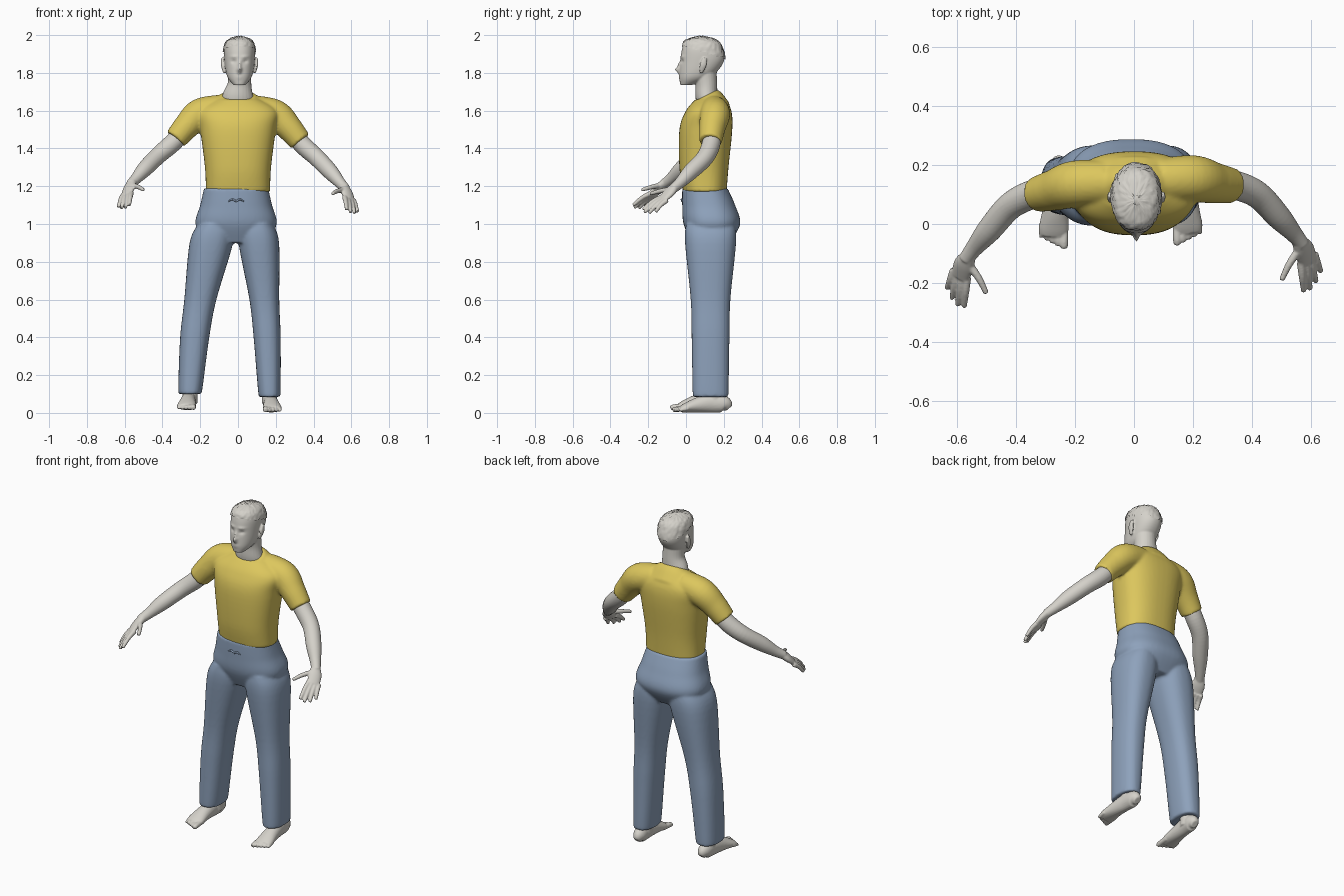
import bpy, bmesh, math, random
from mathutils import Vector

random.seed(4)
cube = bpy.data.objects.get("Cube")
if cube:
    bpy.data.objects.remove(cube, do_unlink=True)


def material(name, *colour):
    mat = bpy.data.materials.new(name)
    mat.use_nodes = True
    mat.diffuse_color = (*colour, 1)
    for node in mat.node_tree.nodes:
        if node.type == 'BSDF_PRINCIPLED':
            node.inputs["Base Color"].default_value = mat.diffuse_color
            node.inputs["Roughness"].default_value = 0.8
    return mat


SKIN = material("pale_skin", .66, .64, .59)
YELLOW = material("yellow_cotton", .72, .57, .11)
BLUE = material("blue_denim", .27, .36, .5)
X, Y, Z = Vector((1, 0, 0)), Vector((0, 1, 0)), Vector((0, 0, 1))
SIDES = {"right": -1, "left": 1}


def spline(rows, steps):
    """Smoothly interpolate every column of a short table."""
    result, last = [], len(rows) - 1
    for i in range(last):
        columns = list(zip(rows[max(i - 1, 0)], rows[i], rows[i + 1], rows[min(i + 2, last)]))
        for step in range(steps):
            t = step / steps
            result.append([b + t / 2 * (c - a + t * (2 * a - 5 * b + 4 * c - d + t * (3 * (b - c) + d - a)))
                           for a, b, c, d in columns])
    return result + [list(rows[last])]


def bridge(bm, rings):
    """Skin a row of rings and cap both ends."""
    loops = [[bm.verts.new(point) for point in ring] for ring in rings]
    count = len(loops[0])
    for low, high in zip(loops, loops[1:]):
        for i in range(count):
            j = (i + 1) % count
            bm.faces.new((low[i], low[j], high[j], high[i]))
    bm.faces.new(reversed(loops[0]))
    bm.faces.new(loops[-1])
    return [vert for loop in loops for vert in loop]


def tube(bm, rows, wide=X, axis=None, power=2, segments=24, steps=6):
    """Sections along a path: x, y, z, half width, and half depth if it differs."""
    def squared(value):
        return math.copysign(abs(value) ** (2 / power), value)
    rows = spline([(*row, row[-1])[:5] for row in rows], steps)
    points = [Vector(row[:3]) for row in rows]
    rings = []
    for i, (centre, row) in enumerate(zip(points, rows)):
        width, depth = row[3:]
        along = axis or (points[min(i + 1, len(points) - 1)] - points[max(i - 1, 0)]).normalized()
        across = (wide - along * wide.dot(along)).normalized()
        out = along.cross(across)
        angles = [math.tau * k / segments for k in range(segments)]
        rings.append([centre + across * width * squared(math.cos(a)) + out * depth * squared(math.sin(a))
                      for a in angles])
    return bridge(bm, rings)


def stack(bm, x, rows, power=2.4, segments=48):
    """Level sections on top of each other: height, y, half width, half depth."""
    path = [(x, y, z, width, depth) for z, y, width, depth in rows]
    return tube(bm, path, axis=Z, power=power, segments=segments)


def finish(name, bm, mat, voxel=0, smooth=0):
    bmesh.ops.recalc_face_normals(bm, faces=bm.faces[:])
    mesh = bpy.data.meshes.new(name)
    bm.to_mesh(mesh)
    bm.free()
    obj = bpy.data.objects.new(name, mesh)
    bpy.context.collection.objects.link(obj)
    if voxel:
        # Weld the overlapping forms into one soft surface
        weld = obj.modifiers.new("weld", 'REMESH')
        weld.mode = 'VOXEL'
        weld.voxel_size = voxel
        soften = obj.modifiers.new("soften", 'SMOOTH')
        soften.iterations = smooth
        graph = bpy.context.evaluated_depsgraph_get()
        mesh = bpy.data.meshes.new_from_object(obj.evaluated_get(graph))
        obj.modifiers.clear()
        obj.data = mesh
    mesh.materials.clear()
    mesh.materials.append(mat)
    for polygon in mesh.polygons:
        polygon.use_smooth = True


def posed(rows, side):
    """The left arm mirrors the right one, held a little lower and further back."""
    if side < 0:
        return rows
    return [(-x, y - .09 * x, z + .04 * x, *size) for x, y, z, *size in rows]


# Shirt: torso, sloping neckline and sleeves
bm = bmesh.new()
stack(bm, 0, [(1.17, .1, .17, .115), (1.3, .095, .175, .13), (1.5, .105, .2, .14),
              (1.6, .12, .21, .12), (1.66, .13, .12, .08)])
tube(bm, [(0, .14, 1.6, .16, .1), (0, .12, 1.65, .13, .085), (0, .105, 1.68, .09, .07)])
for side in SIDES.values():
    tube(bm, posed([(-.09, .14, 1.61, .075), (-.2, .135, 1.585, .08),
                    (-.27, .115, 1.52, .07), (-.33, .1, 1.45, .06)], side))
finish("shirt", bm, YELLOW, .008, 5)

# Trousers: hips and two legs that curve outward to the ankles
bm = bmesh.new()
stack(bm, -.01, [(.9, .13, .16, .1), (1, .137, .215, .15), (1.1, .12, .19, .14), (1.19, .1, .17, .12)])
for hip, ankle, fullness, cuff in ((-.12, -.255, 1, .1), (.1, .167, .93, .085)):
    leg = []
    for z, width, depth in ((1, .09, .13), (.9, .115, .135), (.6, .085, .105), (.4, .077, .1),
                            (cuff + .03, .064, .095), (cuff, .056, .09)):
        swing = math.sin(math.pi / 2 * (1 - z))
        leg.append((hip + (ankle - hip) * swing, .13, z, width * fullness, depth))
    tube(bm, leg, axis=Z, power=2.4, segments=48)
finish("trousers", bm, BLUE, .008, 5)

# Drawstring tied at the waistband
bm = bmesh.new()
for side in SIDES.values():
    tube(bm, [(-.01, -.02, 1.12, .005), (-.01 + side * .02, -.023, 1.13, .005),
              (-.01 + side * .04, -.02, 1.12, .003)], wide=Z)
finish("drawstring", bm, BLUE)

# Head with sculpted face, neck and ears
MIDDLE = .008
HEAD = [(1.735, 0, .03, .03), (1.78, .05, .065, .085), (1.86, .085, .08, .115),
        (1.93, .085, .08, .105), (1.97, .08, .06, .08), (1.99, .08, .01, .01)]
# Each feature: side offset, height, push along y, width spread, height spread
FACE = {"nose": (0, 1.815, -.027, .011, .013), "bridge": (0, 1.84, -.013, .008, .02),
        "sockets": (.03, 1.86, .01, .014, .01), "brows": (.03, 1.885, -.005, .02, .006),
        "lips": (0, 1.78, -.009, .02, .008), "mouth": (0, 1.78, .006, .02, .002)}
bm = bmesh.new()
for vert in stack(bm, MIDDLE, HEAD, 2.2, 96):
    if vert.co.y < .05:
        offset, height = abs(vert.co.x - MIDDLE), vert.co.z
        for x, z, push, spread, rise in FACE.values():
            vert.co.y += push * math.exp(-((offset - x) / spread) ** 2 - ((height - z) / rise) ** 2)
tube(bm, [(0, .13, 1.62, .085, .065), (0, .11, 1.675, .083, .06),
          (MIDDLE, .107, 1.74, .063, .058), (MIDDLE, .1, 1.8, .063)])
for side in SIDES.values():
    ear = MIDDLE + side * .08
    tube(bm, [(ear, .08, 1.8, .008, .006), (ear + side * .01, .09, 1.84, .018, .008),
              (ear + side * .01, .1, 1.88, .01, .006)], wide=Y)
finish("head", bm, SKIN, .0045, 2)

# Short cropped hair hugging the scalp, lower at the back
bm = bmesh.new()
stack(bm, MIDDLE, HEAD, 2.2, 72)
below = [vert for vert in bm.verts if vert.co.z < 1.93 - .3 * vert.co.y]
bmesh.ops.delete(bm, geom=below, context='VERTS')
scalp_centre = Vector((MIDDLE, .08, 1.88))
for vert in bm.verts:
    vert.co += (vert.co - scalp_centre).normalized() * random.uniform(.002, .008)
finish("hair", bm, SKIN)

# Arms: forearm, flat palm, four fanned fingers and a thumb
ARM = [(-.27, .12, 1.51, .045), (-.345, .1, 1.43, .049), (-.42, .06, 1.365, .046),
       (-.49, -.02, 1.295, .042), (-.54, -.08, 1.24, .03), (-.57, -.12, 1.21, .025)]
PALM = [(-.56, -.11, 1.22, .026, .022), (-.576, -.14, 1.19, .037, .021), (-.59, -.18, 1.155, .034, .013)]
THUMB = [(-.56, -.135, 1.205, .014), (-.525, -.185, 1.195, .012), (-.5, -.235, 1.18, .009)]
index_knuckle, little_knuckle = Vector((-.565, -.18, 1.165)), Vector((-.61, -.155, 1.15))
index_tip, little_tip = Vector((-.575, -.28, 1.1)), Vector((-.633, -.218, 1.09))
for label, side in SIDES.items():
    bm = bmesh.new()
    tube(bm, posed(ARM, side))
    tube(bm, posed(PALM, side), wide=Vector((-side * .05, -.035, .015)))
    tube(bm, posed(THUMB, side))
    for finger in range(4):
        place = finger / 3
        knuckle = index_knuckle.lerp(little_knuckle, place)
        reach = index_tip.lerp(little_tip, place) - knuckle
        reach *= 1 + .2 * math.sin(math.pi * place)
        bend = knuckle + reach / 2 + Z * .008
        tube(bm, posed([(*knuckle, .014), (*bend, .012), (*(knuckle + reach), .009)], side))
    finish(label + "_arm", bm, SKIN, .0045, 2)

# Bare feet: ankle, wedge-shaped foot and a row of shrinking toes
for label, ankle, front, lift, back in (("right", -.255, -.274, .012, 0), ("left", .167, .183, 0, .012)):
    side = SIDES[label]
    bm = bmesh.new()
    sole = []
    for y, width, height in ((.215, .018, .022), (.19, .036, .044), (.12, .038, .05),
                             (.05, .043, .04), (-.01, .05, .026), (-.04, .046, .017)):
        x = ankle + (front - ankle) * (.2 - y) * 4
        sole.append((x, y + back, height + lift + .002, width, height))
    tube(bm, sole)
    tube(bm, [(ankle, .155, .17, .042), (ankle, .15, .1, .04), (ankle, .15, .05, .04)])
    for toe in range(5):
        x = front - side * (.037 - .019 * toe)
        radius = .0145 - .0012 * toe
        tip = back + .009 * toe - .082
        tube(bm, [(x, back, .024 + lift, radius), (x, tip + .02, .019 + lift, radius),
                  (x, tip, .013 + lift, radius * .75)])
    finish(label + "_foot", bm, SKIN, .0045, 2)
